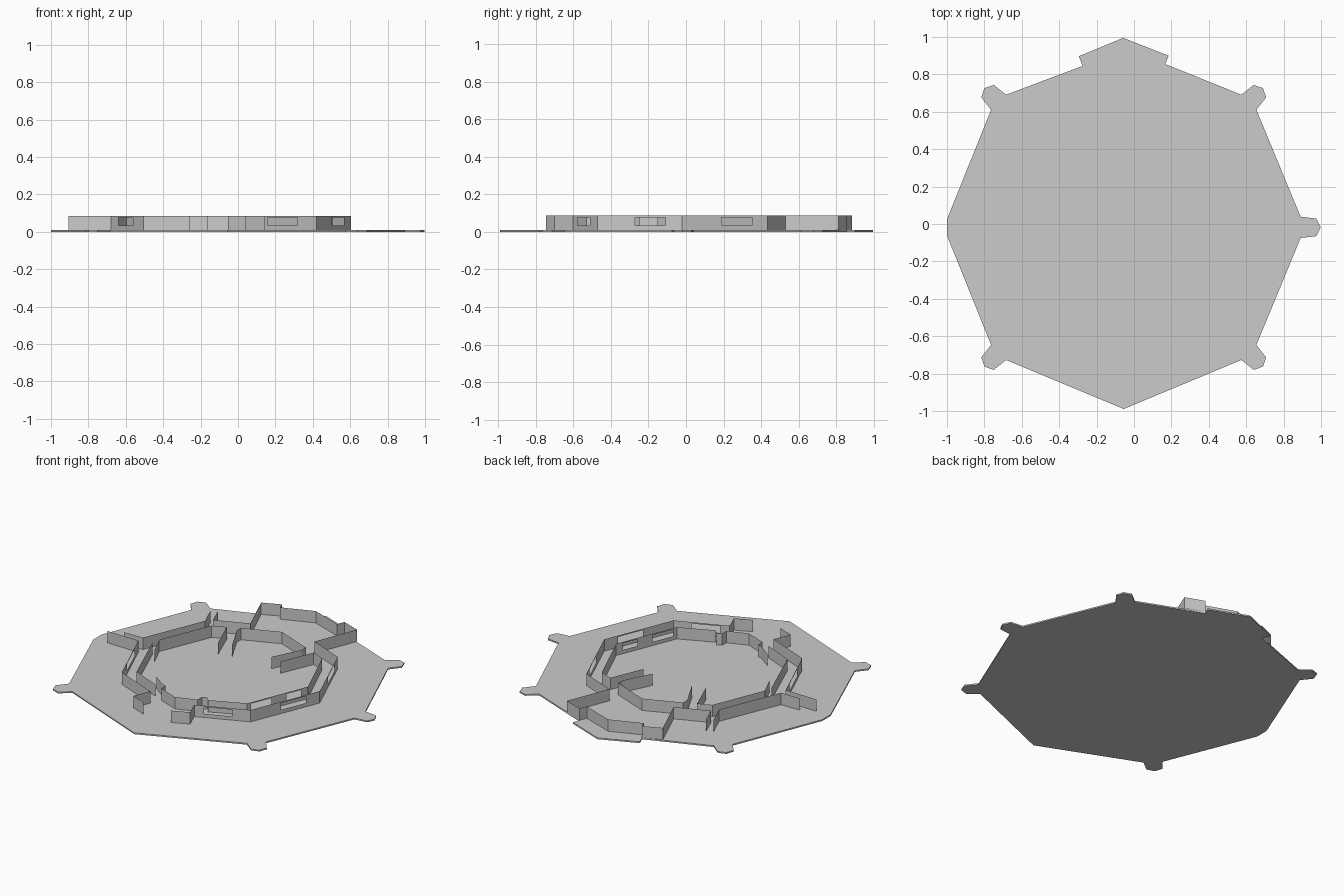
import bpy, bmesh, math

if "Cube" in bpy.data.objects:
    bpy.data.objects.remove(bpy.data.objects["Cube"])

FLOOR, TOP = 0.009, 0.086
SILL, LINTEL = 0.033, 0.077
CX, CY = -0.055, -0.018


def finish(name, bm):
    mesh = bpy.data.meshes.new(name)
    bm.to_mesh(mesh)
    bm.free()
    obj = bpy.data.objects.new(name, mesh)
    bpy.context.collection.objects.link(obj)


def ring(points, degrees):
    """Rotate points around the plan centre."""
    c, s = math.cos(math.radians(degrees)), math.sin(math.radians(degrees))
    return [(CX + x * c - y * s, CY + x * s + y * c) for x, y in points]


# Floor plate: octagon with five corner tabs, a blunt west corner and a balcony
tab = [(0.946, -0.057), (1.03, -0.047), (1.053, 0), (1.03, 0.047), (0.946, 0.057)]
blunt = [(0.945, -0.043), (0.945, 0.043)]
balcony = [(0.168, 0.855), (0.185, 0.90), (-0.058, 0.995), (-0.295, 0.897), (-0.275, 0.845)]
outline = ring([(0.971, 0)], -90)
outline += ring(tab, -45) + ring(tab, 0) + ring(tab, 45)
outline += balcony
outline += ring(tab, 135) + ring(blunt, 180) + ring(tab, 225)

bm = bmesh.new()
base = bm.faces.new([bm.verts.new((x, y, 0)) for x, y in outline])
ext = bmesh.ops.extrude_face_region(bm, geom=[base], use_keep_orig=True)
for v in [g for g in ext["geom"] if isinstance(g, bmesh.types.BMVert)]:
    v.co.z = FLOOR
bmesh.ops.recalc_face_normals(bm, faces=bm.faces)
finish("floor_plate", bm)


def wall(name, points, windows=None):
    """Thin sheet wall along a path; windows maps segment -> [(start, end)]."""
    windows = windows or {}
    bm = bmesh.new()
    for i, (p, q) in enumerate(zip(points, points[1:])):
        def panel(t0, t1, z0, z1):
            a, b = [(p[0] + (q[0] - p[0]) * t, p[1] + (q[1] - p[1]) * t) for t in (t0, t1)]
            bm.faces.new([bm.verts.new(v) for v in
                          ((*a, z0), (*b, z0), (*b, z1), (*a, z1))])
        last = 0
        for t0, t1 in windows.get(i, []):
            panel(last, t0, FLOOR, TOP)
            panel(t0, t1, FLOOR, SILL)
            panel(t0, t1, LINTEL, TOP)
            last = t1
        panel(last, 1, FLOOR, TOP)
    bmesh.ops.remove_doubles(bm, verts=bm.verts, dist=0.0005)
    finish(name, bm)


# Outer ring of walls, with the north hall opening onto the balcony
wall("outer_wall_north_west", [(-0.39, 0.795), (-0.275, 0.52), (-0.485, 0.435), (-0.53, 0.55)])
wall("outer_wall_west", [(-0.57, 0.53), (-0.515, 0.395), (-0.68, -0.005), (-0.815, -0.008)])
wall("outer_wall_south_west",
     [(-0.905, -0.05), (-0.68, -0.055), (-0.505, -0.475), (-0.215, -0.595),
      (-0.26, -0.705), (-0.16, -0.745)],
     {1: [(0.23, 0.68)]})
wall("outer_wall_east",
     [(0.04, -0.745), (0.145, -0.70), (0.105, -0.60), (0.42, -0.47), (0.603, -0.02),
      (0.415, 0.433), (0.18, 0.53), (0.29, 0.81)],
     {2: [(0.17, 0.68)], 3: [(0.44, 0.80)], 4: [(0.46, 0.82)]})
wall("balcony_wall",
     [(0.29, 0.81), (0.168, 0.855), (0.15, 0.807), (-0.058, 0.883), (-0.26, 0.805),
      (-0.275, 0.845), (-0.39, 0.795)])

# Inner ring of walls
wall("inner_wall_north_west",
     [(-0.275, 0.185), (-0.36, 0.40), (-0.445, 0.365), (-0.585, 0.025), (-0.525, -0.11)])
wall("inner_wall_south_west", [(-0.595, -0.03), (-0.44, -0.415), (-0.245, -0.50)])
wall("inner_wall_south",
     [(-0.305, -0.405), (-0.215, -0.47), (-0.185, -0.48), (-0.185, -0.525), (-0.05, -0.577),
      (0.08, -0.53), (0.08, -0.487), (0.11, -0.47)])
wall("inner_wall_east",
     [(0.135, -0.50), (0.35, -0.405), (0.51, -0.01), (0.35, 0.365), (0.265, 0.40),
      (0.175, 0.185)],
     {1: [(0.06, 0.40), (0.65, 0.89)]})
wall("inner_wall_north",
     [(-0.19, 0.21), (-0.285, 0.395), (-0.285, 0.437), (-0.055, 0.53), (0.185, 0.433),
      (0.185, 0.39), (0.095, 0.21)])
